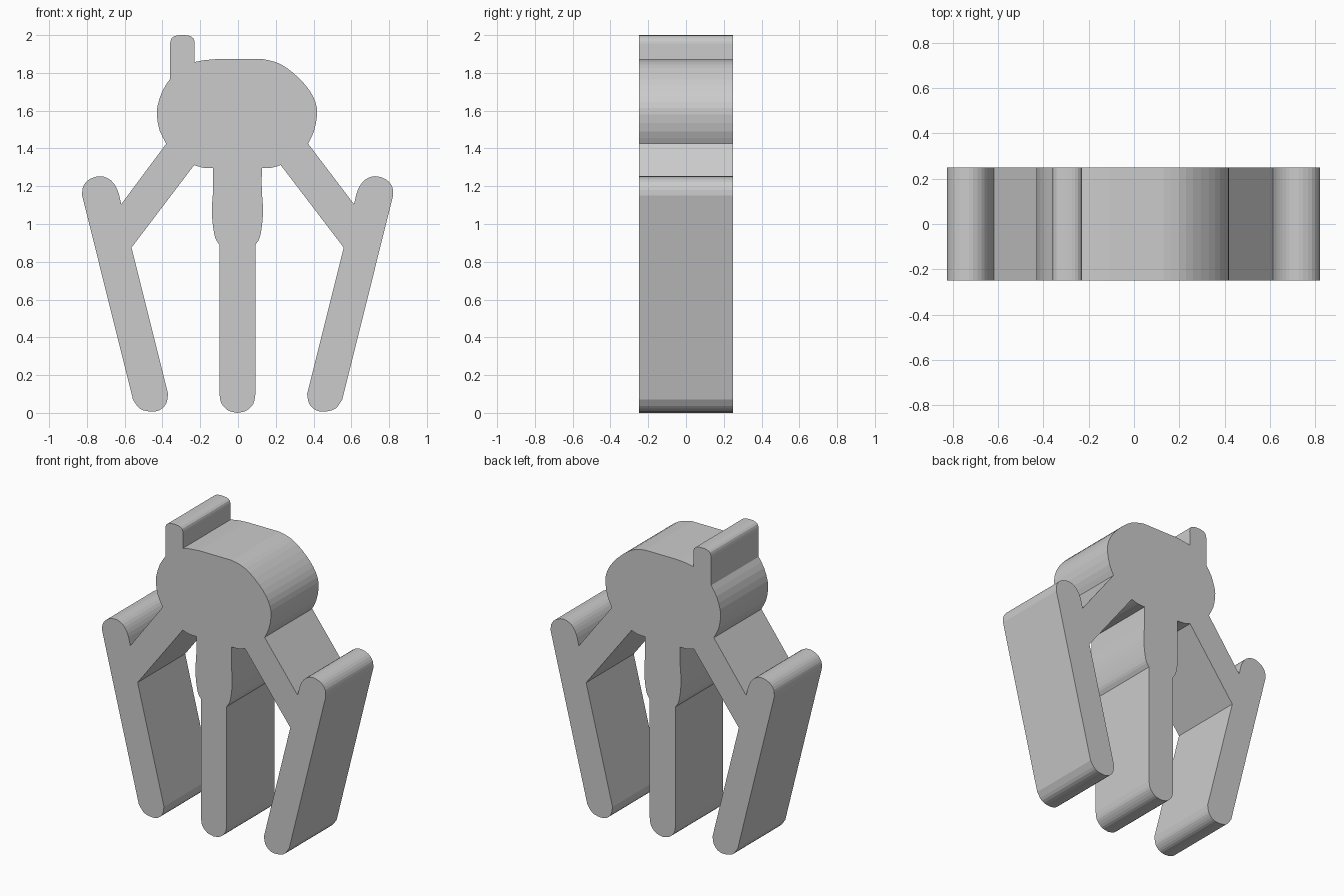
import bpy
import bmesh
from mathutils import Vector

if "Cube" in bpy.data.objects:
    bpy.data.objects.remove(bpy.data.objects["Cube"])

DEPTH = 0.5


def spline(pts, steps=3):
    """Round off a short run of (x, z) points with a Catmull-Rom curve."""
    p = [Vector(q) for q in pts]
    p = [2 * p[0] - p[1]] + p + [2 * p[-1] - p[-2]]
    out = []
    for a, b, c, d in zip(p, p[1:], p[2:], p[3:]):
        for i in range(steps):
            t = i / steps
            out.append(0.5 * (2 * b + (c - a) * t + (2 * a - 5 * b + 4 * c - d) * t * t
                              + (3 * b - a - 3 * c + d) * t ** 3))
    return [tuple(q) for q in out] + [tuple(pts[-1])]


def mirrored(pts, centre):
    """Reflect a run of points and reverse it so the outline keeps its direction."""
    return [(2 * centre - x, z) for x, z in reversed(pts)]


def extrude_outline(name, pts, depth):
    bm = bmesh.new()
    face = bm.faces.new([bm.verts.new((x, -depth / 2, z)) for x, z in pts])
    ret = bmesh.ops.extrude_face_region(bm, geom=[face], use_keep_orig=True)
    moved = [g for g in ret["geom"] if isinstance(g, bmesh.types.BMVert)]
    bmesh.ops.translate(bm, verts=moved, vec=(0, depth, 0))
    bmesh.ops.recalc_face_normals(bm, faces=bm.faces[:])
    mesh = bpy.data.meshes.new(name)
    bm.to_mesh(mesh)
    bm.free()
    obj = bpy.data.objects.new(name, mesh)
    bpy.context.collection.objects.link(obj)
    return obj


# Right half of the middle leg: rounded foot, straight shaft, thicker hip
foot = spline([(-0.003, 0.0), (0.045, 0.012), (0.082, 0.05), (0.092, 0.10)])
hip = spline([(0.092, 0.89), (0.115, 0.928), (0.129, 1.01), (0.132, 1.09),
              (0.126, 1.18), (0.126, 1.296)])
belly = spline([(0.126, 1.296), (0.18, 1.298), (0.226, 1.312)], 2)[1:]
middle_leg = foot + hip + belly

# Right slanted leg with its diagonal arm
side_foot = spline([(0.366, 0.10), (0.376, 0.05), (0.41, 0.015), (0.458, 0.007),
                    (0.515, 0.022), (0.552, 0.07)])
side_top = spline([(0.821, 1.15), (0.817, 1.195), (0.785, 1.235), (0.725, 1.253),
                   (0.67, 1.232), (0.634, 1.18), (0.614, 1.105)])
side_leg = [(0.56, 0.875)] + side_foot + side_top

# Body: right bulge, flat top, left bulge
body_right = spline([(0.371, 1.425), (0.402, 1.49), (0.419, 1.58), (0.41, 1.645),
                     (0.38, 1.705), (0.33, 1.765), (0.26, 1.825), (0.2, 1.857),
                     (0.13, 1.873)], 2)
body_top = spline([(-0.11, 1.873), (-0.18, 1.867), (-0.23, 1.857)], 2)
body_left = spline([(-0.36, 1.768), (-0.40, 1.705), (-0.426, 1.625),
                    (-0.429, 1.57), (-0.415, 1.495), (-0.38, 1.425)], 2)

# Small upright post with a rounded tip
post = spline([(-0.229, 1.955), (-0.236, 1.983), (-0.26, 1.997), (-0.294, 2.0),
               (-0.328, 1.997), (-0.352, 1.983), (-0.36, 1.955)], 2)

outline = (middle_leg + side_leg + body_right + body_top + post + body_left
           + mirrored(side_leg, -0.002) + mirrored(middle_leg, -0.003)[:-1])
extrude_outline("legged_body", outline, DEPTH)
